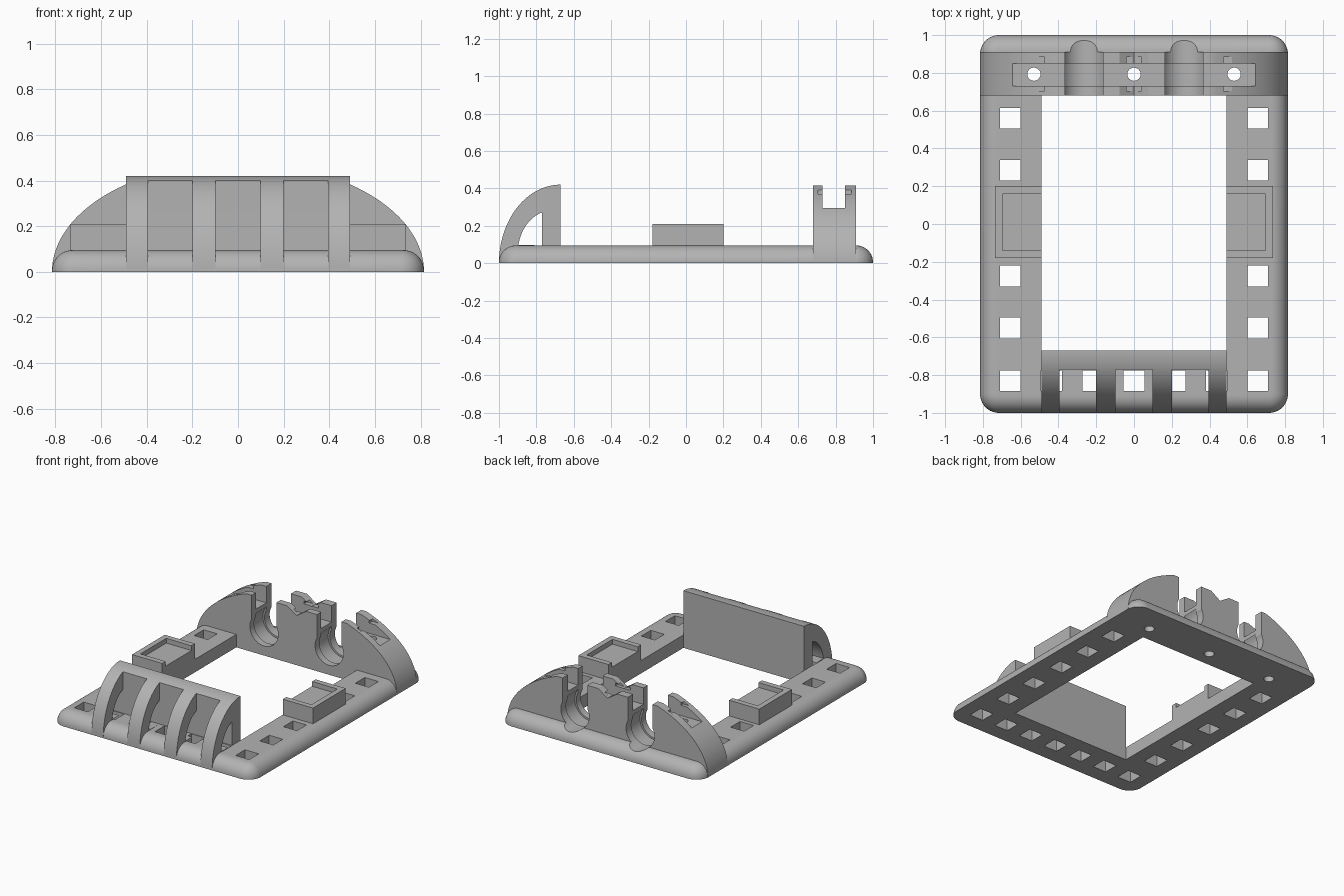
import bpy, bmesh, math

cube = bpy.data.objects.get("Cube")
if cube:
    bpy.data.objects.remove(cube, do_unlink=True)

grey = bpy.data.materials.new("matte grey")
grey.use_nodes = True
COLOUR = (0.45, 0.45, 0.45, 1)
grey.diffuse_color = COLOUR
grey.node_tree.nodes["Principled BSDF"].inputs["Base Color"].default_value = COLOUR


def loft(name, rings):
    """Closed solid through matching rings of points."""
    bm = bmesh.new()
    loops = [[bm.verts.new(p) for p in ring] for ring in rings]
    n = len(loops[0])
    for a, b in zip(loops, loops[1:]):
        for i in range(n):
            j = (i + 1) % n
            bm.faces.new((a[i], a[j], b[j], b[i]))
    bm.faces.new(loops[0])
    bm.faces.new(loops[-1])
    bmesh.ops.recalc_face_normals(bm, faces=bm.faces)
    mesh = bpy.data.meshes.new(name)
    bm.to_mesh(mesh)
    bm.free()
    mesh.materials.append(grey)
    obj = bpy.data.objects.new(name, mesh)
    bpy.context.collection.objects.link(obj)
    return obj


def box(name, x0, x1, y0, y1, z0, z1):
    ring = [(x0, y0), (x1, y0), (x1, y1), (x0, y1)]
    return loft(name, [[(x, y, z) for x, y in ring] for z in (z0, z1)])


def prism_x(name, outline, x0, x1):
    return loft(name, [[(x, y, z) for y, z in outline] for x in (x0, x1)])


def prism_y(name, outline, y0, y1):
    return loft(name, [[(x, y, z) for x, z in outline] for y in (y0, y1)])


def arc(cx, cy, rx, ry, a0, a1, n):
    angles = [math.radians(a0 + (a1 - a0) * i / n) for i in range(n + 1)]
    return [(cx + rx * math.cos(a), cy + ry * math.sin(a)) for a in angles]


def combine(target, other, operation):
    """Apply a boolean and remove the helper."""
    mod = target.modifiers.new("combine", 'BOOLEAN')
    mod.operation = operation
    mod.solver = 'EXACT'
    mod.object = other
    bpy.context.view_layer.objects.active = target
    bpy.ops.object.modifier_apply(modifier=mod.name)
    bpy.data.objects.remove(other, do_unlink=True)


def cut(target, other):
    combine(target, other, 'DIFFERENCE')


W, T = 0.815, 0.095          # half width, plate thickness
IN_X, IN_F, IN_B = 0.49, -0.67, 0.68   # window of the frame


# Base plate with rounded corners and a rounded top edge
def plate_ring(inset, z):
    r = 0.1 - inset
    ring = []
    for cx, cy, a in ((1, 1, 0), (-1, 1, 90), (-1, -1, 180), (1, -1, 270)):
        ring += [(x, y, z) for x, y in
                 arc(cx * (W - 0.1), cy * 0.9, r, r, a, a + 90, 10)]
    return ring


rings = [plate_ring(0, 0)]
for step in range(11):
    a = math.radians(9 * step)
    rings.append(plate_ring(0.09 * (1 - math.cos(a)), 0.005 + 0.09 * math.sin(a)))
frame = loft("base_frame", rings)

# Front guard: curved ribs in front of a wall
outline = arc(IN_F, 0, 0.33, 0.42, 180, 90, 32)
guard = prism_x("front_guard", outline + [(IN_F, 0)], -IN_X, IN_X)
for x in (-0.2975, 0, 0.2975):
    cut(guard, box("bay", x - 0.0975, x + 0.0975, -1.1, -0.77, -0.1, 0.6))
tunnel = arc(-0.72, 0.05, 0.18, 0.23, 168, 106, 14)
cut(guard, prism_x("tunnel", tunnel + [(-0.77, T)], -0.6, 0.6))

# Back arch: half ellipse with a flat top
half = [(x, min(z, 0.418)) for x, z in arc(0, 0, W, 0.48, 0, 180, 72)
        if z < 0.418]
arch = prism_y("back_arch", half, IN_B, 0.91)
cut(arch, box("strip_channel", -0.9, 0.9, 0.73, 0.85, 0.295, 0.6))
cut(arch, prism_y("centre_dip", [(-0.1, 0.43), (0, 0.365), (0.1, 0.43)], 0.6, 1))
for x0, x1 in ((-0.6, -0.47), (-0.06, 0.06), (0.47, 0.6)):
    cut(arch, box("tab_groove", x0, x1, 0.705, 0.885, 0.37, 0.39))

combine(frame, guard, 'UNION')
combine(frame, arch, 'UNION')

# Side trays, open towards the window
for s in (-1, 1):
    xs = sorted((s * IN_X, s * 0.735))
    tray = box("side_tray", *xs, -0.18, 0.2, 0.09, 0.21)
    xs = sorted((s * 0.4, s * 0.695))
    cut(tray, box("tray_pocket", *xs, -0.14, 0.16, 0.175, 0.3))
    combine(frame, tray, 'UNION')

# Window through the frame
cut(frame, box("window", -IN_X, IN_X, IN_F, IN_B, -0.1, 0.6))


# Two clip slots with a wider groove in the middle
def keyhole(cx, r, neck):
    a = math.degrees(math.acos(neck / r))
    return ([(cx + neck, 0.6)] + arc(cx, 0.185, r, r, a, -180 - a, 40)
            + [(cx - neck, 0.6)])


for x in (-0.265, 0.265):
    cut(frame, prism_y("clip_slot", keyhole(x, 0.115, 0.1), 0.6, 1.1))
    cut(frame, prism_y("clip_groove", keyhole(x, 0.128, 0.1), 0.73, 0.85))

# Square holes in the rails and the front bar
spots = [(s * 0.655, y) for s in (-1, 1)
         for y in (-0.83, -0.55, -0.275, 0.01, 0.285, 0.56)]
spots += [(0.2183 * i, -0.83) for i in range(-2, 3)]
for x, y in spots:
    cut(frame, box("square_hole", x - 0.055, x + 0.055, y - 0.055, y + 0.055,
                   -0.1, T + 0.001))

# Round screw holes in the back bar
for x in (-0.53, 0, 0.53):
    ring = arc(x, 0.793, 0.035, 0.035, 0, 345, 23)
    cut(frame, loft("screw_hole", [[(px, py, z) for px, py in ring]
                                   for z in (-0.1, 0.6)]))

bpy.ops.object.select_all(action='DESELECT')
frame.select_set(True)
bpy.context.view_layer.objects.active = frame
bpy.ops.object.shade_smooth_by_angle(angle=math.radians(25))
